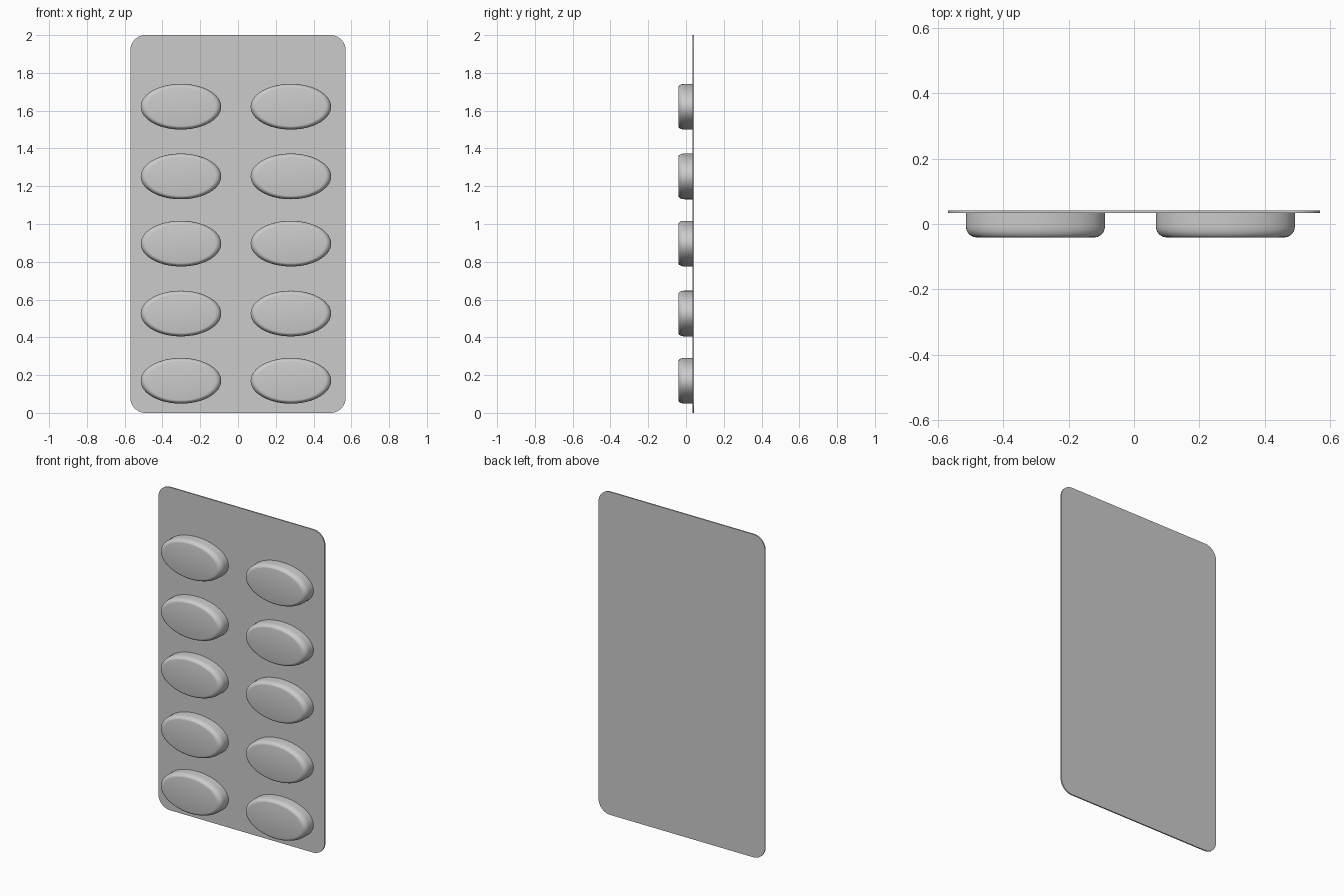
import bpy, bmesh, math

cube = bpy.data.objects.get("Cube")
if cube:
    bpy.data.objects.remove(cube, do_unlink=True)

# One neutral grey for the whole pack
grey = bpy.data.materials.new("light_grey")
grey.use_nodes = True
grey.diffuse_color = (0.6, 0.6, 0.6, 1)
grey.node_tree.nodes["Principled BSDF"].inputs["Base Color"].default_value = grey.diffuse_color

FRONT, SHEET, BACK = -0.041, 0.034, 0.042


def make_object(name, bm):
    bmesh.ops.recalc_face_normals(bm, faces=bm.faces)
    mesh = bpy.data.meshes.new(name)
    bm.to_mesh(mesh)
    bm.free()
    mesh.materials.append(grey)
    obj = bpy.data.objects.new(name, mesh)
    bpy.context.collection.objects.link(obj)
    bpy.ops.object.select_all(action="DESELECT")
    obj.select_set(True)
    bpy.context.view_layer.objects.active = obj
    bpy.ops.object.shade_smooth_by_angle(angle=math.radians(35))
    return obj


def loft(name, rings):
    """Skin matching rings of points and cap both ends."""
    bm = bmesh.new()
    loops = [[bm.verts.new(p) for p in ring] for ring in rings]
    for a, b in zip(loops, loops[1:]):
        for i in range(len(a)):
            j = (i + 1) % len(a)
            bm.faces.new((a[i], a[j], b[j], b[i]))
    bm.faces.new(loops[0])
    bm.faces.new(loops[-1])
    return make_object(name, bm)


# Thin backing sheet with rounded corners
def sheet_outline(y, half_w=0.57, half_h=1.0, r=0.08, steps=10):
    points = []
    for corner, (sx, sz) in enumerate(((1, 1), (-1, 1), (-1, -1), (1, -1))):
        for k in range(steps + 1):
            a = (corner + k / steps) * math.pi / 2
            points.append((sx * (half_w - r) + r * math.cos(a), y,
                           1 + sz * (half_h - r) + r * math.sin(a)))
    return points


loft("backing_sheet", [sheet_outline(BACK), sheet_outline(SHEET)])


# Oval pockets with a straight wall and a rounded front rim
def oval(cx, cz, y, scale, segments=64):
    return [(cx + 0.213 * scale * math.cos(t), y, cz + 0.121 * scale * math.sin(t))
            for t in (2 * math.pi * i / segments for i in range(segments))]


def pocket(name, cx, cz, inset=0.15, depth=0.034, steps=6):
    rings = [oval(cx, cz, SHEET + 0.002, 1)]
    for k in range(steps + 1):
        a = k / steps * math.pi / 2
        rings.append(oval(cx, cz, FRONT + depth * (1 - math.sin(a)),
                          1 - inset * (1 - math.cos(a))))
    loft(name, rings)


for row, z in enumerate((0.17, 0.526, 0.896, 1.252, 1.621), 1):
    for side, x in (("right", -0.302), ("left", 0.28)):
        pocket(f"pocket_{side}_{row}", x, z)
